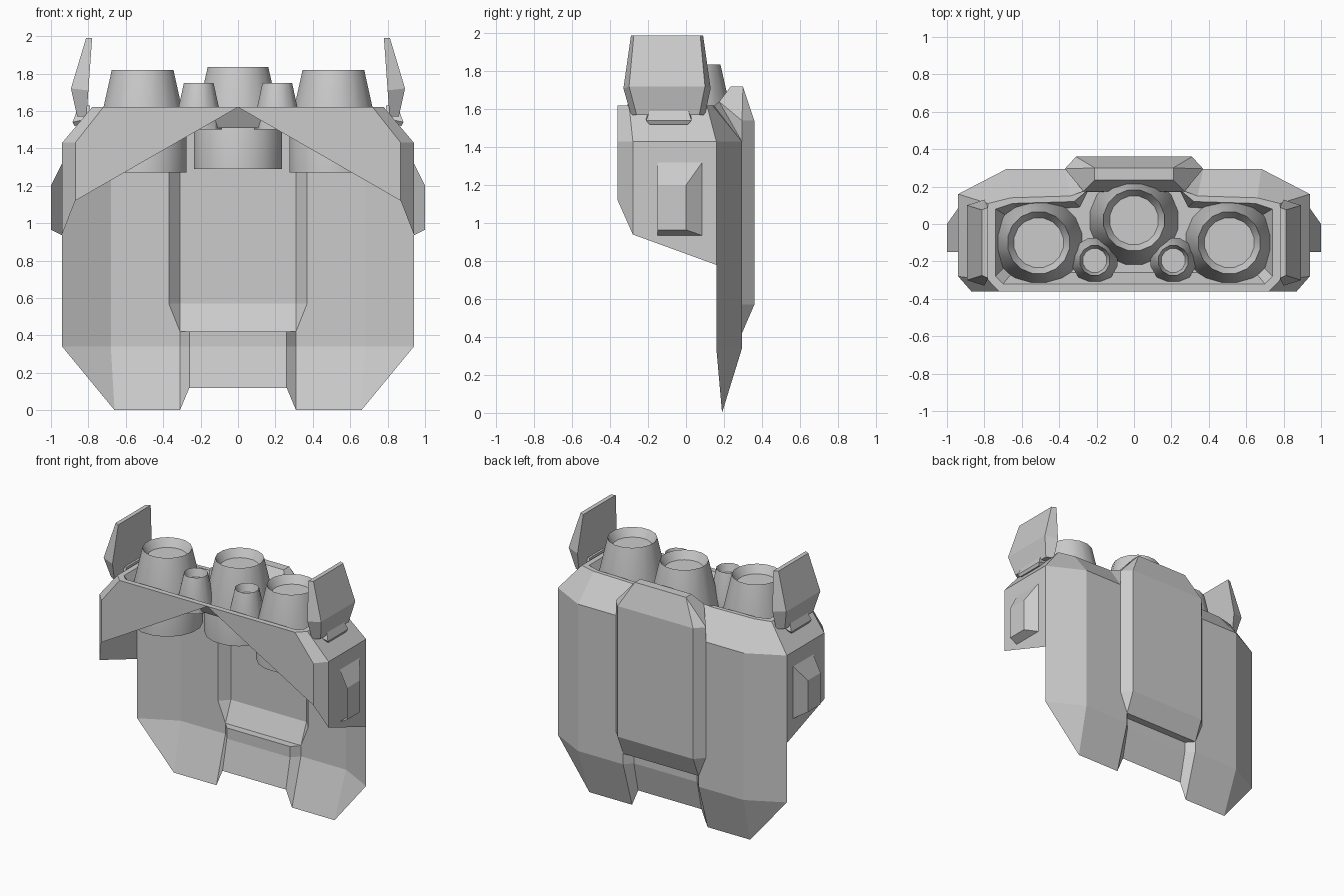
import bpy, bmesh, math

def build(name, verts, faces, mirror=True):
    """Mesh from points and faces; mirrored across x = 0 by default."""
    bm = bmesh.new()
    vs = [bm.verts.new(v) for v in verts]
    for f in faces:
        bm.faces.new([vs[i] for i in f])
    bmesh.ops.remove_doubles(bm, verts=bm.verts, dist=0.0005)
    bmesh.ops.recalc_face_normals(bm, faces=bm.faces)
    me = bpy.data.meshes.new(name)
    bm.to_mesh(me)
    bm.free()
    ob = bpy.data.objects.new(name, me)
    bpy.context.collection.objects.link(ob)
    if mirror:
        m = ob.modifiers.new("mirror", 'MIRROR')
        m.use_clip = True
    return ob

def loft(name, rows, closed=False, caps=False, extra=(), mirror=True):
    """Quads between successive rows of equal length."""
    n = len(rows[0])
    verts = [p for r in rows for p in r]
    faces = [(i*n+j, i*n+(j+1) % n, (i+1)*n+(j+1) % n, (i+1)*n+j)
             for i in range(len(rows)-1) for j in range(n if closed else n-1)]
    if caps:
        faces += [tuple(range(n)), tuple(range(len(verts)-n, len(verts)))]
    return build(name, verts, faces + list(extra), mirror)

# Back plate: thin folded sheet
zs = (0.34, 0.42, 0.57, 1.43)
loft("back_plate", [
    [(.31, .19, 0)] + [(x, .295, z) for x, z in zip((.31, .31, .37, .37), zs)] + [(.34, .15, 1.62)],
    [(.66, .19, 0)] + [(.68, .295, z) for z in zs] + [(.66, .14, 1.62)],
    [(.66, .19, 0)] + [(.94, .16, z) for z in zs] + [(.78, .11, 1.62)]])

# Recessed centre strip at the foot of the back plate
loft("lower_recess", [
    [(.31, .19, 0), (.31, .295, .34), (.31, .295, .42)],
    [(.26, .19, .12), (.26, .24, .34), (.26, .24, .42)],
    [(0, .19, .12), (0, .24, .34), (0, .24, .42)],
    [(0, .295, .42), (0, .295, .42), (0, .295, .42)]][:3])
build("recess_top", [(.31, .295, .42), (.26, .24, .42), (0, .24, .42), (0, .295, .42)],
      [(0, 1, 2, 3)])

# Raised central back panel
build("back_panel", [
    (.31, .295, .42), (.37, .295, .57), (.37, .295, 1.54), (.27, .175, 1.64),
    (.31, .36, .57), (.31, .36, 1.54), (.21, .30, 1.72), (.21, .235, 1.72),
    (0, .295, .42), (0, .36, .57), (0, .36, 1.54), (0, .30, 1.72), (0, .235, 1.72),
    (0, .175, 1.64), (.25, .17, 1.51), (0, .17, 1.51), (.37, .295, 1.43), (.34, .15, 1.62)],
    [(0, 4, 1), (1, 4, 5, 2), (0, 8, 9, 4), (4, 9, 10, 5), (5, 10, 11, 6),
     (6, 11, 12, 7), (2, 5, 6), (2, 6, 7, 3), (7, 12, 13, 3), (3, 13, 15, 14),
     (16, 2, 3), (16, 3, 17)])

# Front shroud with the inverted V cut, wrapping round to the back plate
build("front_shroud", [
    (0, -.36, 1.62), (.72, -.36, 1.62), (.87, -.36, 1.43), (.87, -.36, 1.12),
    (.78, -.30, 1.62), (.94, -.28, 1.43), (.94, -.28, .94),
    (.78, .11, 1.62), (.94, .16, 1.43), (.94, .16, .78)],
    [(0, 3, 2, 1), (1, 2, 5, 4), (2, 3, 6, 5), (4, 5, 8, 7), (5, 6, 9, 8)])

# Top rim and sunken deck holding the nozzles
outer = [(0, -.36), (.72, -.36), (.78, -.30), (.78, .11), (.66, .14), (.34, .15), (.27, .175)]
inner = [(0, -.32), (.70, -.32), (.74, -.28), (.74, .08), (.65, .11), (.32, .12), (.26, .17)]
floor = [(0, -.26), (.65, -.26), (.69, -.23), (.69, .05), (.62, .07), (.29, .09), (.25, .17)]
n = len(outer)
ring = [[(x, y, z) for x, y in r] for r, z in ((outer, 1.62), (inner, 1.62), (floor, 1.51))]
verts = [p for r in ring for p in r] + [(0, .17, 1.51)]
faces = [(i*n+j, i*n+j+1, (i+1)*n+j+1, (i+1)*n+j) for i in range(2) for j in range(n-1)]
build("top_deck", verts, faces + [tuple(range(2*n, 3*n+1))])

# Nozzles: turned profile, drum below the deck and cone above
def nozzle(name, x, y, base_r, base_z, deck_z, top_r, top_z, seg=16):
    prof = [(base_r, base_z), (base_r, deck_z), (top_r, top_z),
            (top_r*.8, top_z-.06)]
    rows = [[(x + r*math.cos(2*math.pi*(k+.5)/seg), y + r*math.sin(2*math.pi*(k+.5)/seg), z)
             for k in range(seg)] for r, z in prof]
    ob = loft(name, rows, closed=True, caps=True, mirror=False)
    bpy.ops.object.select_all(action='DESELECT')
    ob.select_set(True)
    bpy.context.view_layer.objects.active = ob
    bpy.ops.object.shade_smooth_by_angle(angle=math.radians(30))

nozzle("centre_nozzle", 0, .02, .24, 1.29, 1.51, .165, 1.835)
for s, side in ((-1, "left"), (1, "right")):
    nozzle(side + "_nozzle", s*.51, -.10, .24, 1.27, 1.50, .168, 1.82)
    nozzle(side + "_small_nozzle", s*.21, -.195, .125, 1.50, 1.56, .082, 1.75, 12)

# Winglets: trapezoid sections stacked bottom to top
loft("winglet", [
    [(.81, -.29, 1.57), (.81, .10, 1.57), (.86, .07, 1.57), (.86, -.26, 1.57)],
    [(.80, -.33, 1.71), (.80, .13, 1.71), (.893, .10, 1.72), (.893, -.30, 1.72)],
    [(.78, -.29, 1.99), (.78, .09, 1.99), (.812, .075, 1.99), (.812, -.275, 1.99)]],
    closed=True, caps=True)

# Winglet hinges
loft("winglet_hinge", [
    [(.80, -.19, 1.53), (.80, .01, 1.53), (.875, .01, 1.52), (.875, -.19, 1.52)],
    [(.79, -.21, 1.56), (.79, .03, 1.56), (.885, .03, 1.54), (.885, -.21, 1.54)],
    [(.79, -.18, 1.63), (.79, 0, 1.63), (.85, 0, 1.63), (.85, -.18, 1.63)]],
    closed=True, caps=True)

# Side intakes: scoops open at the front
build("side_intake", [
    (.94, -.15, 1.32), (1, -.15, 1.20), (1, -.15, .965), (.94, -.15, .935),
    (1, 0, 1.20), (1, 0, .965), (.94, .085, 1.32), (.94, .085, .935)],
    [(0, 1, 4, 6), (1, 2, 5, 4), (2, 3, 7, 5), (4, 5, 7, 6)])
